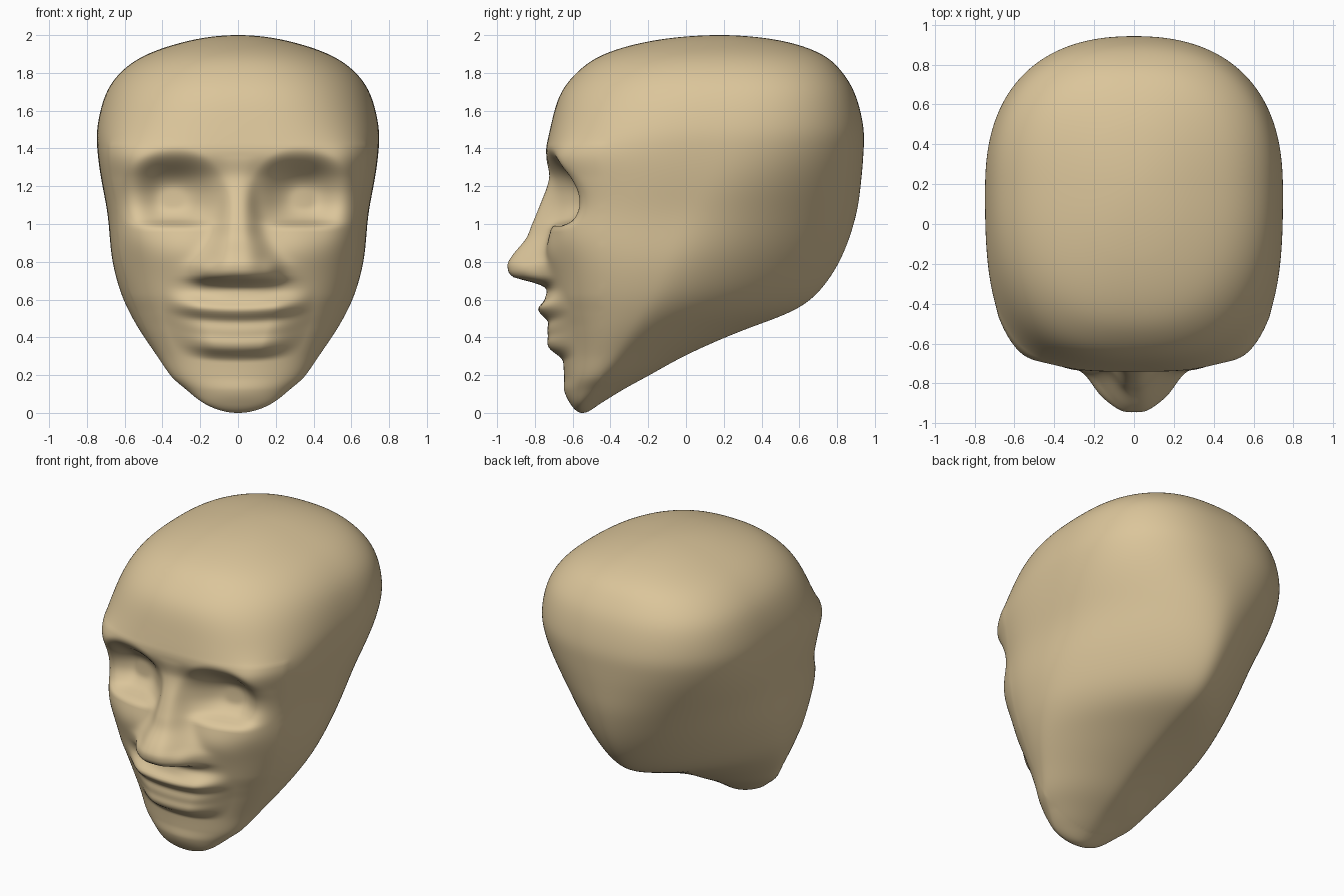
import bpy
import bmesh
import math

if "Cube" in bpy.data.objects:
    bpy.data.objects.remove(bpy.data.objects["Cube"])

SIDES, ROWS = 304, 220

# Head slices: height, front y, back y, half width, y of widest point, front and back squareness
SLICES = [
    (0.0, -.55, -.55, 0, -.55, 2, 2), (.045, -.61, -.46, .17, -.55, 2, 1.8),
    (.12, -.645, -.34, .27, -.50, 2, 1.6), (.19, -.645, -.21, .35, -.45, 2.1, 1.5),
    (.31, -.655, .01, .435, -.36, 2.2, 1.4), (.45, -.68, .335, .53, -.26, 2.3, 1.35),
    (.53, -.70, .57, .575, -.2, 2.4, 1.35), (.63, -.715, .705, .62, -.14, 2.6, 1.4),
    (.81, -.72, .825, .667, -.07, 2.9, 1.52), (1.05, -.70, .905, .69, .03, 3.4, 1.78),
    (1.24, -.70, .93, .725, .12, 3.6, 2.05), (1.37, -.74, .94, .743, .16, 3.5, 2.25),
    (1.5, -.72, .942, .747, .18, 3.0, 2.4), (1.69, -.665, .895, .70, .2, 2.6, 2.5),
    (1.8, -.58, .83, .625, .2, 2.5, 2.5), (1.89, -.455, .735, .50, .2, 2.4, 2.4),
    (1.96, -.23, .55, .30, .18, 2.3, 2.3), (2.0, .18, .18, 0, .18, 2.2, 2.2)]

# Nose ridge: height, projection, half width
NOSE = [(.58, 0, .16), (.62, .02, .16), (.665, .03, .17), (.69, .09, .19),
        (.72, .195, .2), (.78, .222, .19), (.83, .2, .16), (.92, .135, .12),
        (1.0, .11, .1), (1.115, .07, .08), (1.24, .025, .08), (1.36, 0, .1)]


def step(a, b, v):
    t = min(1, max(0, (v - a) / (b - a)))
    return t * t * (3 - 2 * t)


def bump(v, centre, spread):
    return math.exp(-((v - centre) / spread) ** 2)


def height_angle(z):
    return math.acos(max(-1, min(1, 1 - z)))


def spline(keys, v):
    """Smooth interpolation of rows whose first entry is the key."""
    v = min(keys[-1][0], max(keys[0][0], v))
    i = 0
    while i < len(keys) - 2 and v > keys[i + 1][0]:
        i += 1

    def slope(k, c):
        a, b = keys[max(0, k - 1)], keys[min(len(keys) - 1, k + 1)]
        return (b[c] - a[c]) / (b[0] - a[0])
    p, q = keys[i], keys[i + 1]
    h = q[0] - p[0]
    t = (v - p[0]) / h
    out = []
    for c in range(1, len(p)):
        out.append((2*t**3 - 3*t**2 + 1) * p[c] + (t**3 - 2*t**2 + t) * h * slope(i, c)
                   + (3*t**2 - 2*t**3) * q[c] + (t**3 - t**2) * h * slope(i + 1, c))
    return out


def face_relief(x, z):
    """How far the face features stand out towards the front."""
    ax = abs(x)
    d = 0
    # nose with wings
    if .58 < z < 1.36:
        out, half = spline(NOSE, z)
        d += out * math.exp(-(ax / half) ** 2.8)
    d += .02 * bump(ax, .18, .05) * bump(z, .76, .06)
    # eye sockets: oval under the brow, creased along the lower lid
    u = abs(ax - .345) / .275
    v = (z - 1.13) / (.26 - .5 * (ax - .33) ** 2) if z > 1.13 else (1.13 - z) / .21
    r = (u ** 2.4 + v ** 2.4) ** (1 / 2.4)
    shallow = 1 - .35 * step(.4, .6, ax)
    d -= .145 * shallow * (1 - step(.2, 1.08, r)) * step(.97, 1.025, z)
    # outer brow, cheeks and cheekbones
    d += .03 * bump(ax, .57, .1) * bump(z, 1.3, .13)
    d += .035 * bump(ax, .32, .2) * bump(z, .87, .13)
    d += .03 * bump(ax, .55, .12) * bump(z, .95, .13)
    # mouth mound with lip ridges
    edge = .41 - .35 * max(0, .55 - z)
    zz = z - .25 * ax * ax
    lips = .05 * step(.27, .345, zz) * (1 - step(.54, .64, zz))
    lips += .03 * bump(zz, .55, .045) + .006 * bump(zz, .43, .03) + .02 * bump(zz, .365, .04)
    lips -= .01 * bump(zz, .485, .025)
    d += lips * (1 - step(edge - .22, edge, ax))
    return d


# Head: stacked rounded slices, relief added on the front half
keys = [(height_angle(r[0]),) + r[1:] for r in SLICES]
bm = bmesh.new()
rings = []
for j in range(1, ROWS):
    angle = math.pi * j / ROWS
    z = 1 - math.cos(angle)
    front, back, width, mid, square, back_square = spline(keys, angle)
    ring = []
    for i in range(SIDES):
        th = 2 * math.pi * i / SIDES
        c, s = math.cos(th), math.sin(th)
        n = square if s < 0 else back_square
        r = (abs(c) ** n + abs(s) ** n) ** (-1 / n)
        x = width * c * r
        if s < 0:
            y = mid + (mid - front) * s * r - face_relief(x, z) * step(0, .4, -s)
        else:
            y = mid + (back - mid) * s * r
        ring.append(bm.verts.new((x, y, z)))
    rings.append(ring)
for low, high in zip(rings, rings[1:]):
    for i in range(SIDES):
        k = (i + 1) % SIDES
        bm.faces.new((low[i], low[k], high[k], high[i]))
chin = bm.verts.new((0, SLICES[0][1], 0))
crown = bm.verts.new((0, SLICES[-1][1], 2))
for i in range(SIDES):
    k = (i + 1) % SIDES
    bm.faces.new((chin, rings[0][k], rings[0][i]))
    bm.faces.new((crown, rings[-1][i], rings[-1][k]))
# soften the skull, jaw and forehead, leaving the face features crisp
soft = [v for ring in rings for v in ring
        if .05 < v.co.z < 1.97 and (v.co.y > -.45 or v.co.z > 1.42)]
for _ in range(40):
    bmesh.ops.smooth_vert(bm, verts=soft, factor=.5, use_axis_x=True, use_axis_y=True)
bmesh.ops.recalc_face_normals(bm, faces=bm.faces)
for f in bm.faces:
    f.smooth = True

mesh = bpy.data.meshes.new("head")
bm.to_mesh(mesh)
bm.free()
head = bpy.data.objects.new("head", mesh)
bpy.context.collection.objects.link(head)

clay = bpy.data.materials.new("tan clay")
clay.diffuse_color = (.71, .56, .325, 1)
clay.use_nodes = True
clay.node_tree.nodes["Principled BSDF"].inputs["Base Color"].default_value = clay.diffuse_color
mesh.materials.append(clay)
